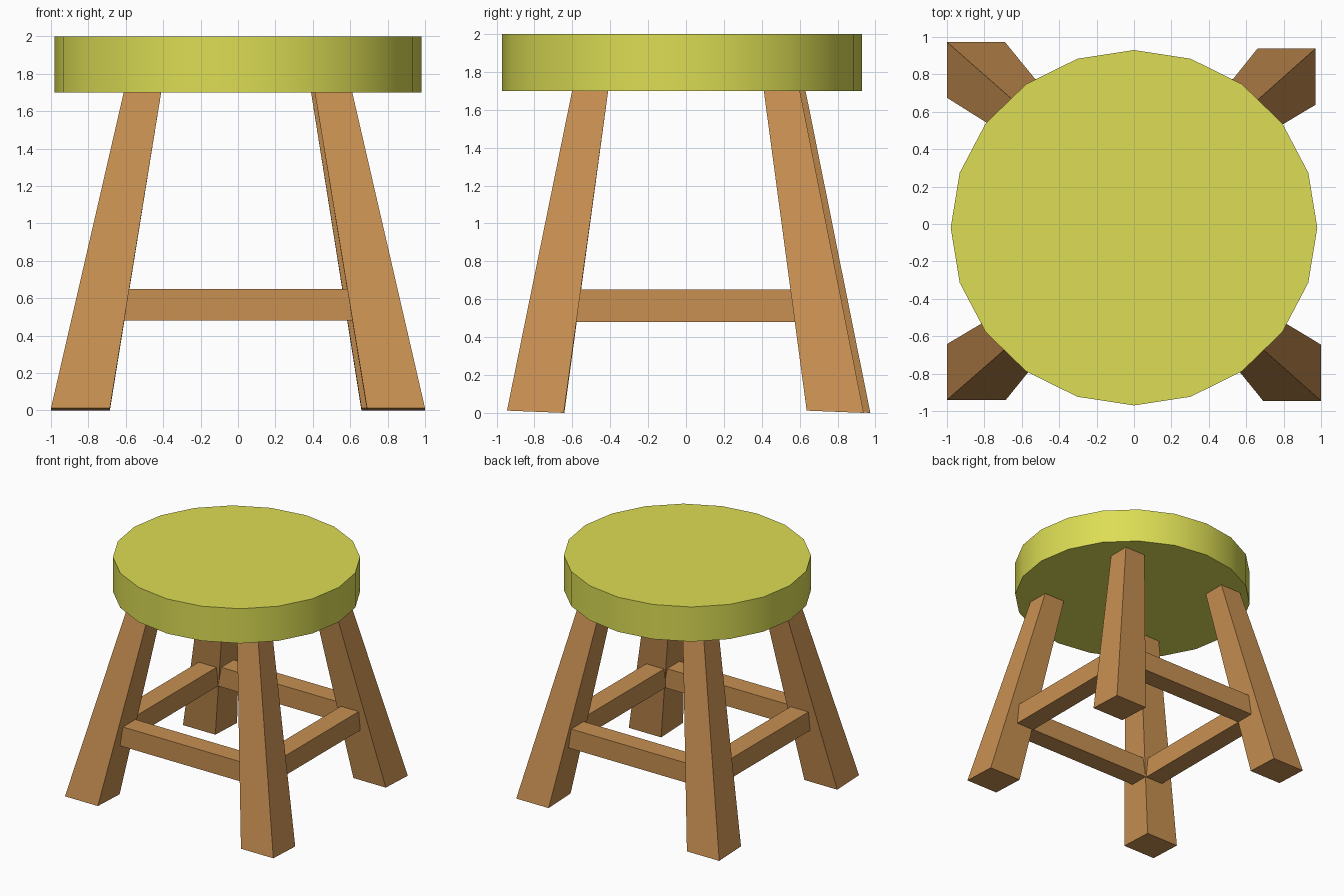
import bpy, math

if "Cube" in bpy.data.objects:
    bpy.data.objects.remove(bpy.data.objects["Cube"])


def material(name, rgb):
    m = bpy.data.materials.new(name)
    m.diffuse_color = (*rgb, 1)
    m.use_nodes = True
    m.node_tree.nodes["Principled BSDF"].inputs["Base Color"].default_value = m.diffuse_color
    return m


wood = material("warm wood", (0.578, 0.279, 0.084))
yellow = material("olive yellow", (0.716, 0.723, 0.089))


def build(name, verts, faces, mat):
    me = bpy.data.meshes.new(name)
    me.from_pydata(verts, [], faces)
    me.materials.append(mat)
    ob = bpy.data.objects.new(name, me)
    bpy.context.collection.objects.link(ob)
    return ob


def ring(x0, x1, y0, y1, z0, z1):
    """Rectangle counter-clockwise, z0 on the front edge and z1 on the back."""
    return [(x0, y0, z0), (x1, y0, z0), (x1, y1, z1), (x0, y1, z1)]


def block(name, bottom, top, mat):
    """Tapered box between two four-point rings."""
    sides = [(i, (i + 1) % 4, (i + 1) % 4 + 4, i + 4) for i in range(4)]
    return build(name, bottom + top, [(3, 2, 1, 0), (4, 5, 6, 7)] + sides, mat)


# Seat: 20-sided disc, slightly narrower front to back
bpy.ops.mesh.primitive_cylinder_add(vertices=20, radius=1, depth=0.3, location=(0, -0.02, 1.85))
seat = bpy.context.object
seat.name = "seat"
seat.scale = (0.98, 0.95, 1)
bpy.ops.object.transform_apply(location=False, rotation=False, scale=True)
seat.data.materials.append(yellow)
bpy.ops.object.shade_smooth_by_angle(angle=math.radians(30))

# Splayed, tapered legs: footprint and top rectangle (x0, x1, y0, y1)
legs = {
    "front_left_leg": ((-1.0, -0.685, -0.94, -0.642), (-0.61, -0.41, -0.60, -0.41)),
    "front_right_leg": ((0.69, 1.0, -0.945, -0.645), (0.41, 0.61, -0.60, -0.41)),
    "back_left_leg": ((-1.0, -0.69, 0.675, 0.973), (-0.61, -0.41, 0.43, 0.63)),
    "back_right_leg": ((0.66, 0.97, 0.637, 0.938), (0.39, 0.59, 0.41, 0.60)),
}
for name, (foot, top) in legs.items():
    block(name, ring(*foot, 0.012, 0.0), ring(*top, 1.705, 1.705), wood)

# Stretchers: square bars joining neighbouring legs
bars = {
    "front_stretcher": (-0.72, 0.72, -0.745, -0.575),
    "back_stretcher": (-0.72, 0.70, 0.605, 0.775),
    "left_stretcher": (-0.785, -0.615, -0.70, 0.72),
    "right_stretcher": (0.60, 0.77, -0.70, 0.70),
}
for name, rect in bars.items():
    block(name, ring(*rect, 0.48, 0.48), ring(*rect, 0.65, 0.65), wood)
